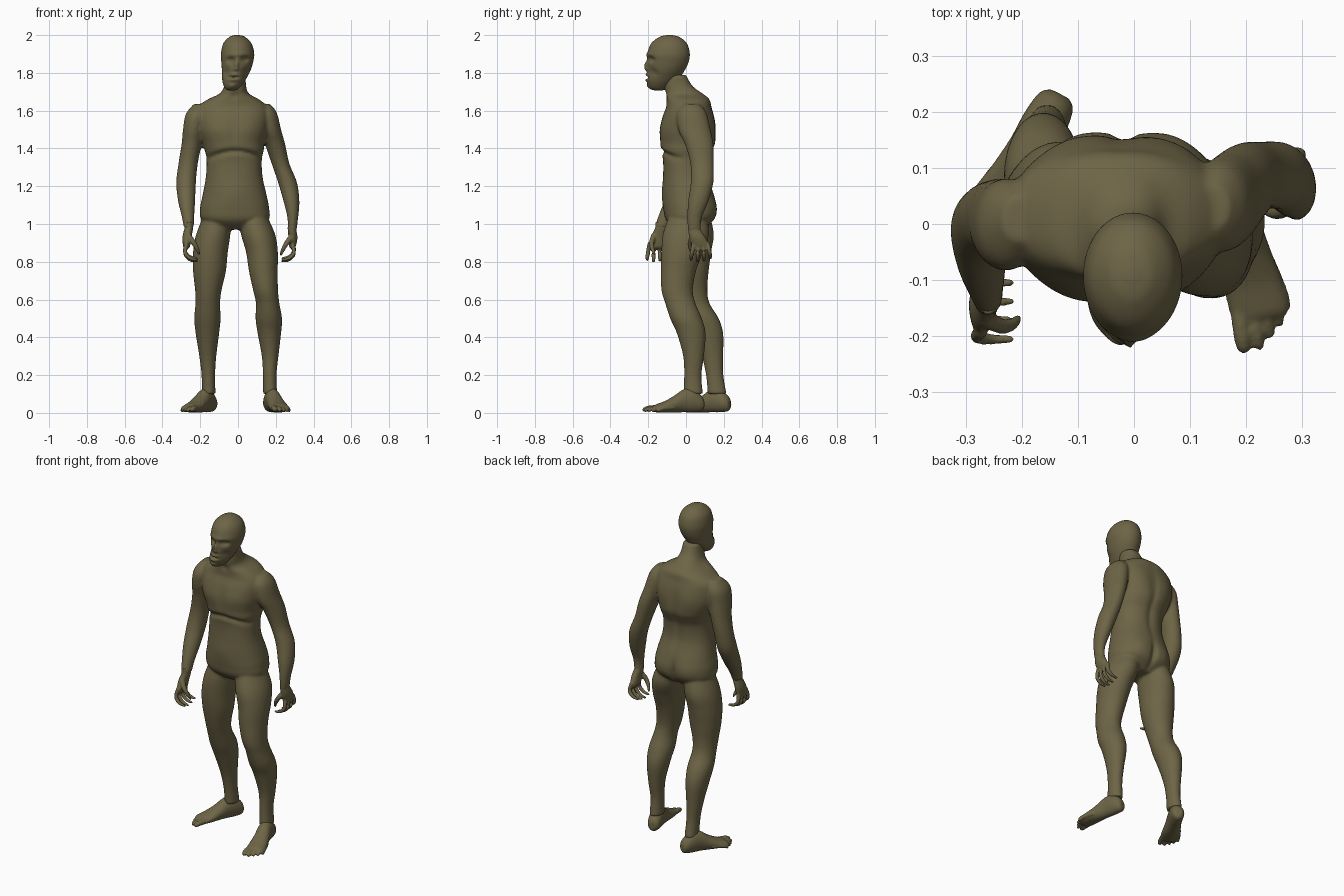
import bpy, bmesh, math
from mathutils import Vector, Matrix

skin = bpy.data.materials.new("olive skin")
skin.diffuse_color = (0.155, 0.13, 0.062, 1)


def spline(rows, k):
    """Catmull-Rom subdivision of rows of numbers."""
    out = []
    for i in range(len(rows) - 1):
        a, b, c, d = (rows[max(0, min(len(rows) - 1, i + j))] for j in (-1, 0, 1, 2))
        for s in range(k):
            t = s / k
            out.append([0.5 * (2 * q + (r - p) * t + (2 * p - 5 * q + 4 * r - w) * t * t
                               + (3 * q - p - 3 * r + w) * t ** 3) for p, q, r, w in zip(a, b, c, d)])
    return out + [list(rows[-1])]


def skin_rings(bm, rings):
    """Bridge rings of points into a closed tube."""
    vs = [[bm.verts.new(p) for p in ring] for ring in rings]
    n = len(vs[0])
    for a, b in zip(vs, vs[1:]):
        for i in range(n):
            bm.faces.new((a[i], a[(i + 1) % n], b[(i + 1) % n], b[i]))
    bm.faces.new(vs[0])
    bm.faces.new(vs[-1])
    return [v for r in vs for v in r]


def loft(bm, rows, n=36, k=5, sq=1.0):
    """Stack of level ellipses: x, y, z, rx, ry."""
    def pw(v):
        return math.copysign(abs(v) ** sq, v)
    angles = [math.tau * i / n for i in range(n)]
    return skin_rings(bm, [[(x + rx * pw(math.cos(a)), y + ry * pw(math.sin(a)), z) for a in angles]
                           for x, y, z, rx, ry in spline(rows, k)])


def tube(bm, rows, n=10, k=4):
    """Round tube along a bent path: x, y, z, r. Rounded tip."""
    pts = spline(rows, k)
    end, prev = Vector(pts[-1][:3]), Vector(pts[-2][:3])
    d = (end - prev).normalized()
    r = pts[-1][3]
    for f, g in ((0.5, 0.85), (0.85, 0.5), (1.0, 0.12)):
        pts.append([*(end + d * r * f), r * g])
    rings = []
    for i, p in enumerate(pts):
        t = Vector(pts[min(i + 1, len(pts) - 1)][:3]) - Vector(pts[max(i - 1, 0)][:3])
        q = t.to_track_quat('Z', 'Y')
        rings.append([Vector(p[:3]) + q @ Vector((p[3] * math.cos(math.tau * j / n),
                                                  p[3] * math.sin(math.tau * j / n), 0)) for j in range(n)])
    return skin_rings(bm, rings)


def relief(verts, bumps, cy, depth, side=-1):
    """Push the front (side -1) or back (side 1) in or out: x, z, width, height, amount."""
    for v in verts:
        face = max(0.0, min(1.0, 1.6 * side * (v.co.y - cy) / depth))
        x, z = v.co.x, v.co.z
        v.co.y += side * face * sum(h * math.exp(-((x - bx) / sx) ** 2 - ((z - bz) / sz) ** 2)
                                    for bx, bz, sx, sz, h in bumps)


def finish(bm, name, voxel=None):
    bmesh.ops.recalc_face_normals(bm, faces=bm.faces)
    me = bpy.data.meshes.new(name)
    bm.to_mesh(me)
    bm.free()
    me.materials.append(skin)
    for p in me.polygons:
        p.use_smooth = True
    ob = bpy.data.objects.new(name, me)
    bpy.context.collection.objects.link(ob)
    if voxel:
        m = ob.modifiers.new("fuse", 'REMESH')
        m.mode, m.voxel_size, m.use_smooth_shade = 'VOXEL', voxel, True
        s = ob.modifiers.new("soften", 'SMOOTH')
        s.factor, s.iterations = 0.5, 4
    return ob


# Body: torso with neck
bm = bmesh.new()
torso = loft(bm, [
    (-.01, -.055, 1.79, .05, .055), (-.015, -.04, 1.73, .058, .075), (-.02, -.01, 1.69, .078, .1),
    (-.024, .01, 1.66, .135, .115), (-.03, .015, 1.62, .185, .12), (-.03, .012, 1.57, .195, .135),
    (-.03, .01, 1.50, .188, .145), (-.025, .01, 1.43, .165, .146), (-.02, .003, 1.39, .156, .138),
    (-.02, .0, 1.34, .146, .122), (-.02, .0, 1.25, .15, .12), (-.018, .015, 1.15, .17, .135),
    (-.018, .02, 1.08, .183, .138), (-.015, .02, 1.02, .175, .125), (-.015, .02, .97, .09, .07)],
    n=56, k=6, sq=.88)
for v in torso:  # crease under the arched rib cage
    if v.co.y < -.03:
        arch = 1.385 - 1.9 * (v.co.x + .015) ** 2
        v.co.y += .02 * math.exp(-((v.co.z - arch) / .014) ** 2)
relief(torso, [(-.11, 1.5, .07, .06, .008), (.06, 1.5, .07, .06, .008), (-.02, 1.5, .02, .08, -.006),
               (-.02, 1.16, .08, .07, .008), (-.02, 1.68, .02, .02, -.012)], 0, .13)
relief(torso, [(-.02, 1.38, .02, .2, -.012), (-.11, 1.52, .06, .07, .008), (.07, 1.52, .06, .07, .008),
               (-.1, 1.07, .06, .06, .012), (.07, 1.07, .06, .06, .012), (-.015, 1.05, .014, .07, -.02)],
       0, .13, 1)
# Body: arms
loft(bm, [(.14, .03, 1.635, .03, .04), (.15, .03, 1.59, .055, .078), (.172, .045, 1.50, .056, .085),
          (.197, .07, 1.42, .053, .075), (.225, .085, 1.32, .047, .062), (.262, .085, 1.22, .05, .06),
          (.283, .065, 1.12, .042, .054), (.29, .045, 1.03, .028, .038), (.286, .045, .96, .023, .035)])
loft(bm, [(-.205, .01, 1.635, .03, .04), (-.222, .0, 1.58, .055, .078), (-.235, .0, 1.50, .056, .08),
          (-.246, .01, 1.42, .053, .07), (-.264, .01, 1.32, .051, .062), (-.275, -.01, 1.22, .052, .062),
          (-.272, -.06, 1.12, .045, .055), (-.265, -.105, 1.04, .033, .042), (-.26, -.13, .98, .026, .036)])
# Body: legs
loft(bm, [(-.1, .03, 1.07, .07, .09), (-.13, .032, .95, .09, .115), (-.146, .025, .85, .092, .108),
          (-.151, .025, .75, .087, .095), (-.157, .033, .65, .07, .08), (-.16, .05, .58, .065, .075),
          (-.162, .088, .50, .07, .085), (-.162, .117, .42, .062, .08), (-.16, .14, .30, .045, .057),
          (-.157, .152, .20, .036, .046), (-.155, .165, .10, .036, .05)])
loft(bm, [(.07, .012, 1.07, .07, .09), (.105, .0, .95, .09, .122), (.127, -.02, .85, .084, .11),
          (.134, -.04, .75, .076, .093), (.146, -.047, .65, .066, .083), (.157, -.03, .58, .062, .08),
          (.163, .0, .50, .07, .084), (.166, .028, .42, .062, .076), (.17, .04, .30, .044, .055),
          (.168, .036, .20, .036, .046), (.17, .038, .10, .037, .052)])
finish(bm, "body", .008)

# Head, leaning a little to one side
bm = bmesh.new()
head = loft(bm, [
    (-.005, -.088, 2.0, .012, .014), (-.004, -.088, 1.99, .042, .053), (-.003, -.09, 1.955, .075, .095),
    (-.002, -.092, 1.90, .088, .112), (-.005, -.096, 1.85, .083, .107), (-.01, -.107, 1.81, .075, .098),
    (-.02, -.122, 1.77, .064, .086), (-.027, -.136, 1.74, .052, .068), (-.032, -.145, 1.715, .034, .044),
    (-.033, -.145, 1.706, .012, .015)], n=72, k=8)
relief(head, [(-.037, 1.866, .019, .014, -.024), (.037, 1.872, .019, .014, -.024),  # eye sockets
              (-.037, 1.866, .008, .006, .01), (.037, 1.872, .008, .006, .01),      # eyeballs
              (0, 1.898, .06, .012, .006),                                         # brow
              (-.008, 1.842, .011, .024, .018), (-.012, 1.82, .02, .009, .007),    # nose
              (-.062, 1.80, .02, .025, -.014), (.04, 1.80, .02, .025, -.014),      # cheek hollows
              (-.022, 1.79, .028, .008, .008), (-.024, 1.776, .022, .006, -.016),  # mouth
              (-.026, 1.762, .025, .007, .008), (-.03, 1.73, .02, .012, .006)],    # lower lip, chin
       -.1, .1)
finish(bm, "head")


# Hands: palm, curled fingers and thumb
def hand(name, wrist, palm, s):
    bm = bmesh.new()
    w, p = Vector(wrist), Vector(palm)
    m = w.lerp(p, .5)
    loft(bm, [(w.x, w.y, w.z + .03, .022, .032), (w.x, w.y, w.z, .023, .034),
              (m.x + s * .004, m.y, m.z, .024, .043), (p.x, p.y, p.z, .019, .046),
              (p.x, p.y, p.z - .015, .01, .038)], n=24)
    for i, o in enumerate((-.036, -.012, .012, .036)):
        ln = (.95, 1.05, 1, .85)[i]
        x, y, z = p.x, p.y + o, p.z
        tube(bm, [(x, y, z + .015, .012), (x + s * .008, y + o * .3, z - .038 * ln, .0115),
                  (x - s * .018, y + o * .4, z - .07 * ln, .01), (x - s * .052, y + o * .4, z - .078 * ln, .007)])
    tube(bm, [(m.x, m.y - .025, m.z + .01, .016), (m.x - s * .03, m.y - .04, m.z - .03, .014),
              (m.x - s * .05, m.y - .035, m.z - .065, .011), (m.x - s * .06, m.y - .025, m.z - .09, .007)])
    finish(bm, name, .005)


hand("left_hand", (.286, .045, .97), (.288, .078, .885), 1)
hand("right_hand", (-.26, -.13, .98), (-.272, -.155, .885), -1)


# Feet: built heel to toe, then aimed along the ground
def foot(name, heel, aim, s):
    bm = bmesh.new()
    loft(bm, [(0, .045, .0, .018, .022), (0, .05, .015, .034, .042), (0, .065, .06, .041, .062),
              (0, .064, .11, .042, .061), (.002, .047, .16, .046, .045), (.003, .033, .21, .052, .031),
              (.004, .024, .26, .052, .021), (.004, .02, .275, .045, .014)], n=28)
    for x, tip, r in ((-.036, .328, .016), (-.01, .328, .012), (.012, .312, .011),
                      (.032, .295, .011), (.05, .27, .0105)):
        tube(bm, [(x * .8, .028, tip - .1, r), (x, .024, tip - .04, r), (x * 1.05, r + .002, tip - r, r * .85)])
    f = Vector((*aim, 0)).normalized()
    out = Vector((-f.y, f.x, 0)) * s
    mat = Matrix((out, (0, 0, 1), f)).transposed().to_4x4()
    mat.translation = (*heel, 0)
    bmesh.ops.transform(bm, matrix=mat, verts=bm.verts)
    finish(bm, name, .005)


foot("left_foot", (.163, .095), (.075, -.33), 1)
foot("right_foot", (-.132, .232), (-.16, -.31), -1)
